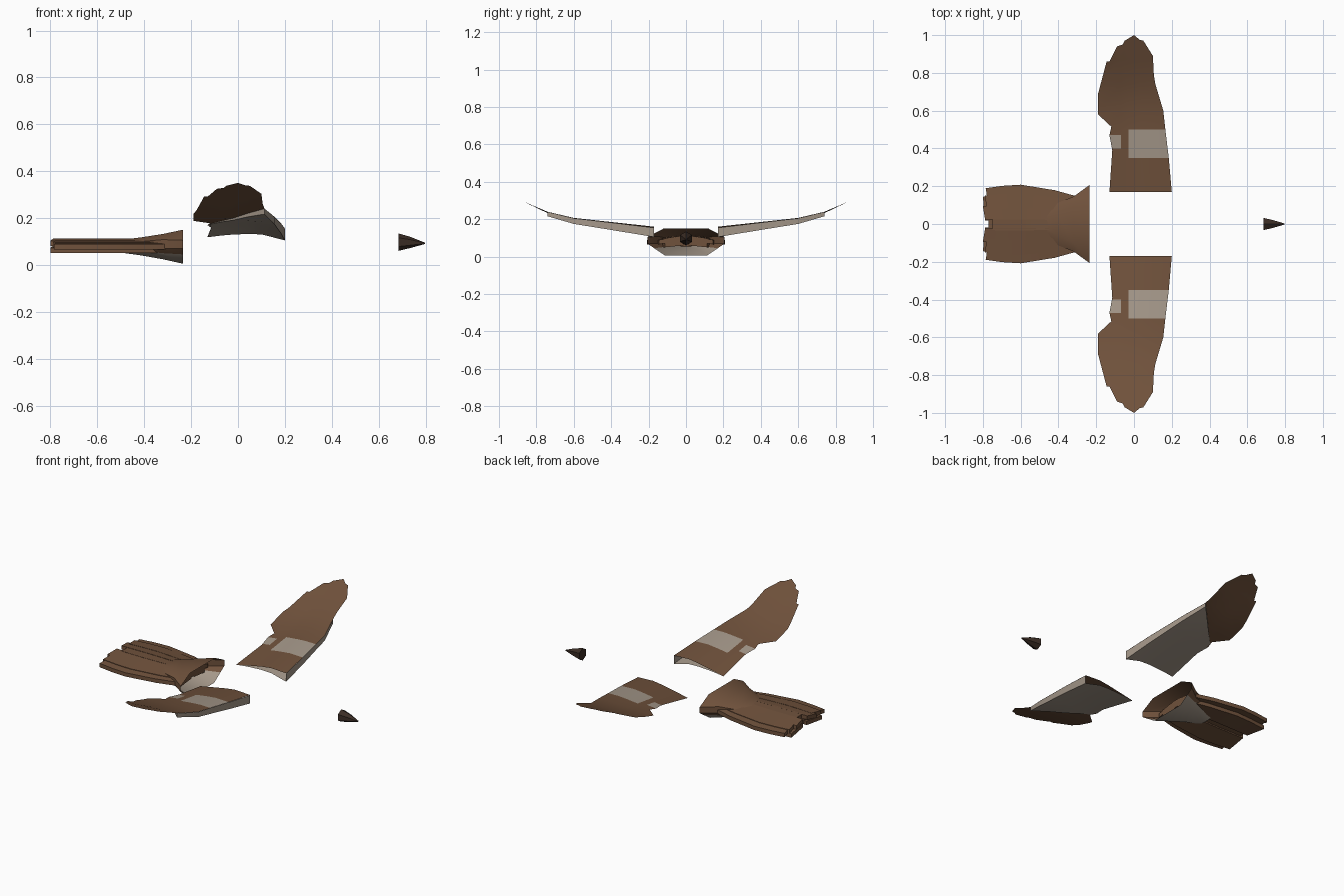
import bpy, bmesh
from mathutils import Vector

cube = bpy.data.objects.get("Cube")
if cube:
    bpy.data.objects.remove(cube)


def material(name, rgb):
    m = bpy.data.materials.new(name)
    m.use_nodes = True
    m.diffuse_color = (*rgb, 1)
    m.node_tree.nodes["Principled BSDF"].inputs["Base Color"].default_value = (*rgb, 1)
    return m


BROWN = material("feather brown", (0.162, 0.084, 0.045))
PALE = material("pale down", (0.376, 0.314, 0.254))
DARK = material("dark beak", (0.045, 0.027, 0.019))


def finish(name, bm, mats, angle=0.6):
    mesh = bpy.data.meshes.new(name)
    bm.to_mesh(mesh)
    bm.free()
    obj = bpy.data.objects.new(name, mesh)
    bpy.context.collection.objects.link(obj)
    for m in mats:
        mesh.materials.append(m)
    bpy.ops.object.select_all(action='DESELECT')
    obj.select_set(True)
    bpy.context.view_layer.objects.active = obj
    bpy.ops.object.shade_smooth_by_angle(angle=angle)
    return obj


def loft(name, rings, mats, second=(), caps=(True, True), angle=0.6):
    """Skin a row of closed rings; strips listed in second take material 1."""
    bm = bmesh.new()
    rows = [[bm.verts.new(p) for p in ring] for ring in rings]
    n = len(rows[0])
    for a, b in zip(rows, rows[1:]):
        for k in range(n):
            j = (k + 1) % n
            f = bm.faces.new((a[k], a[j], b[j], b[k]))
            f.material_index = int(k in second)
    for row, cap in zip((rows[0], rows[-1]), caps):
        if cap:
            bm.faces.new(row)
    bmesh.ops.recalc_face_normals(bm, faces=bm.faces)
    return finish(name, bm, mats, angle)


def lerp(table, v):
    """Straight-line lookup in a sorted list of pairs."""
    if v <= table[0][0]:
        return table[0][1]
    for (a, p), (b, q) in zip(table, table[1:]):
        if v <= b:
            return p + (q - p) * (v - a) / (b - a)
    return table[-1][1]


# Wing shape: span rise, chord camber, leading edge and thickness
RISE = [(.17, .16), (.6, .207), (.74, .24), (1, .35)]
DROP = [(-.13, .04), (.04, .008), (.1, 0), (.2, .005)]
LEAD = [(.17, .2), (.35, .184), (.5, .166), (.6, .155), (.74, .113)]
THICK = [(.17, .05), (.6, .031), (.74, .024)]


def top_z(x, y):
    return lerp(RISE, y) - lerp(DROP, x) * lerp([(.17, 1), (.6, .4), (.85, 0)], y)


def depth(x, y):
    u = max(0, (x + .13) / (lerp(LEAD, y) + .13))
    return .002 + (lerp(THICK, y) - .002) * u ** 1.5


def sheet(outline):
    """Flat outline cut along span and chord so that it can be bent."""
    bm = bmesh.new()
    bm.faces.new([bm.verts.new((x, y, 0)) for x, y in outline])
    cuts = [((x, 0, 0), (1, 0, 0)) for x in (-.07, -.03, .04, .1)]
    cuts += [((0, y, 0), (0, 1, 0)) for y in (.35, .4, .47, .5, .6, .74, .87)]
    for co, no in cuts:
        bmesh.ops.bisect_plane(bm, geom=bm.verts[:] + bm.edges[:] + bm.faces[:],
                               plane_co=co, plane_no=no, dist=1e-5)
    return bm


def place(bm, side, up):
    for v in bm.verts:
        v.co.y *= side
    bm.normal_update()
    for f in bm.faces:
        if f.normal.z * up < 0:
            f.normal_flip()


FRONT = [(x, y) for y, x in LEAD]
TIP = [(.105, .79), (.1, .89), (.05, .97), (.03, .975), (0, 1), (-.05, .97),
       (-.06, .95), (-.09, .94), (-.13, .86), (-.145, .86), (-.19, .69),
       (-.19, .58), (-.12, .515), (-.13, .47), (-.115, .39), (-.13, .17)]

for side, word in ((1, "left"), (-1, "right")):
    # Upper surface with its two pale patches
    bm = sheet(FRONT + TIP)
    for f in bm.faces:
        c = f.calc_center_median()
        patch = c.x > -.03 and .35 < c.y < .5
        spot = c.x < -.07 and .4 < c.y < .47
        f.material_index = int(patch or spot)
    for v in bm.verts:
        v.co.z = top_z(v.co.x, v.co.y)
    place(bm, side, 1)
    finish(word + "_wing_top", bm, [BROWN, PALE])

    # Pale underside with walls along the leading edge and outer end
    bm = sheet(FRONT + [(-.12, .5), (-.115, .39), (-.13, .17)])
    rim = [e for e in bm.edges if e.is_boundary]
    for v in bm.verts:
        v.co.z = top_z(v.co.x, v.co.y) - depth(v.co.x, v.co.y)
    uppers = {}
    for e in rim:
        for v in e.verts:
            if v not in uppers:
                uppers[v] = (v.co.x, v.co.y, top_z(v.co.x, v.co.y) - .0005)
    flat_rim = [e for e in rim if max(v.co.y for v in e.verts) > .171
                and max(v.co.x for v in e.verts) > -.1]
    place(bm, side, -1)
    made = {v: bm.verts.new((p[0], p[1] * side, p[2])) for v, p in uppers.items()}
    for e in flat_rim:
        a, b = e.verts
        f = bm.faces.new((a, b, made[b], made[a]))
        f.normal_update()
        if f.normal.dot(f.calc_center_median() - Vector((0, .4 * side, .17))) < 0:
            f.normal_flip()
    bmesh.ops.delete(bm, geom=[v for v in bm.verts if not v.link_faces], context='VERTS')
    finish(word + "_wing_underside", bm, [PALE])

# Hollow rump narrowing into the tail, pale below
RUMP = {
    -.235: [(.12, .15), (.207, .105), (.207, .07), (.17, .045), (.11, .005)],
    -.32: [(.1, .132), (.145, .108), (.145, .07), (.13, .05), (.09, .024)],
    -.41: [(.06, .118), (.11, .1), (.11, .07), (.1, .06), (.06, .04)],
    -.51: [(.02, .105), (.06, .09), (.06, .07), (.05, .06), (.02, .054)],
}
rings = [[(x, y, z) for y, z in half] + [(x, -y, z) for y, z in reversed(half)]
         for x, half in RUMP.items()]
loft("rump", rings, [BROWN, PALE], second=(3, 4, 5), caps=(False, True))

# Layered tail feathers
SPREAD = [(-.8, .9), (-.7, .97), (-.6, 1), (-.42, .86), (-.3, .7)]


def feather(name, centre, half, z, tip, side=1):
    rings = []
    for x in (-.3, -.42, -.6, -.7, tip):
        s = lerp(SPREAD, x)
        inner, outer = (centre - half) * s, (centre + half) * s
        sag = .008 if centre else 0
        end = .012 if x == tip and centre else 0
        rings.append([(x + end, side * inner, z + .013), (x, side * outer, z + .011 - sag),
                      (x, side * outer, z - .012 - sag), (x + end, side * inner, z - .01)])
    loft(name, rings, [BROWN])


feather("tail_middle_feather", 0, .035, .1, -.75)
feather("tail_core", 0, .13, .078, -.77)
for side, word in ((1, "left"), (-1, "right")):
    feather(word + "_tail_inner_feather", .065, .04, .1, -.8, side)
    feather(word + "_tail_side_feather", .125, .04, .094, -.79, side)
    feather(word + "_tail_outer_feather", .165, .043, .086, -.785, side)
    feather(word + "_tail_under_feather", .09, .07, .07, -.8, side)

# Small pointed beak
BEAK = [(.685, .037, .097), (.735, .024, .096), (.797, .003, .092)]
SIX = [(0, 1), (.87, .5), (.87, -.5), (0, -1), (-.87, -.5), (-.87, .5)]
loft("beak", [[(x, r * y, c + r * z) for y, z in SIX] for x, r, c in BEAK], [DARK])
